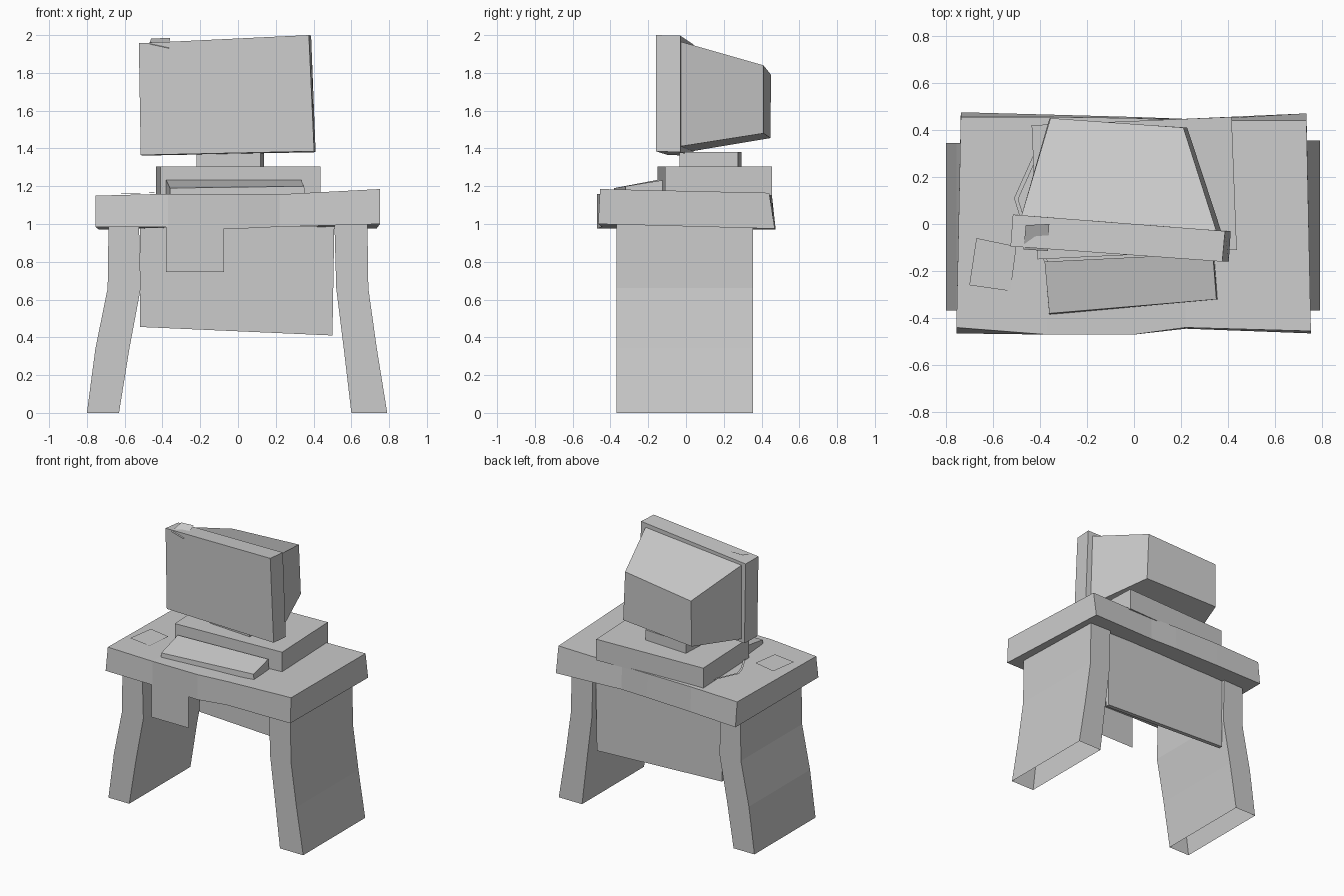
import bpy, bmesh
from mathutils import Vector

if "Cube" in bpy.data.objects:
    bpy.data.objects.remove(bpy.data.objects["Cube"])

grey = bpy.data.materials.new("light grey")
grey.diffuse_color = (0.6, 0.6, 0.6, 1)
grey.use_nodes = True
grey.node_tree.nodes["Principled BSDF"].inputs["Base Color"].default_value = grey.diffuse_color


def loft(name, rings, caps=(True, True)):
    """Skin a row of equal-sized closed rings; optionally cap each end."""
    bm = bmesh.new()
    rows = [[bm.verts.new(p) for p in ring] for ring in rings]
    n = len(rows[0])
    for a, b in zip(rows, rows[1:]):
        for i in range(n):
            j = (i + 1) % n
            bm.faces.new((a[i], a[j], b[j], b[i]))
    if caps[0]:
        bm.faces.new(rows[0][::-1])
    if caps[1]:
        bm.faces.new(rows[-1])
    bmesh.ops.recalc_face_normals(bm, faces=bm.faces)
    return finish(name, bm)


def sheet(name, quads):
    """Paper-thin part made of flat quads."""
    bm = bmesh.new()
    for q in quads:
        bm.faces.new([bm.verts.new(p) for p in q])
    bmesh.ops.remove_doubles(bm, verts=bm.verts, dist=1e-5)
    return finish(name, bm)


def finish(name, bm):
    mesh = bpy.data.meshes.new(name)
    bm.to_mesh(mesh)
    bm.free()
    mesh.materials.append(grey)
    ob = bpy.data.objects.new(name, mesh)
    bpy.context.collection.objects.link(ob)
    return ob


def slab(name, outline, z0, z1):
    """Upright block from a plan outline."""
    return loft(name, [[(x, y, z) for x, y in outline] for z in (z0, z1)])


# Desk top: warped cross-sections along x
# (x, then y/z of front bottom, front top, back top, back bottom)
stations = [
    (-0.755, (-.465, .985), (-.44, 1.15), (.455, 1.15), (.475, .97)),
    (-0.37, (-.47, .985), (-.47, 1.16), (.455, 1.16), (.465, .98)),
    (0.0, (-.47, .975), (-.47, 1.16), (.45, 1.16), (.455, .985)),
    (0.22, (-.445, .985), (-.44, 1.157), (.44, 1.157), (.447, .985)),
    (0.752, (-.465, 1.0), (-.455, 1.185), (.44, 1.165), (.47, .975)),
]
loft("desk_top", [[(x * (0.975 if y > 0 else 1), y, z) for y, z in pts]
                  for x, *pts in stations])

# Legs: splayed slabs, open underneath (z, outer x, inner x)
left = [(0, -.80, -.63), (.34, -.755, -.575), (.66, -.69, -.515), (1.02, -.685, -.525)]
right = [(0, .79, .60), (.34, .735, .56), (.66, .69, .52), (1.02, .685, .51)]
for name, prof, back in (("left_leg", left, .345), ("right_leg", right, .355)):
    loft(name, [[(o, -.368, z), (i, -.368, z), (i, back, z), (o, back, z)]
                for z, o, i in prof], caps=(False, True))

# Back panel between the legs
loft("back_panel", [[(-.52, y, .455), (.50, y, .41), (.51, y, 1.0), (-.52, y, 1.0)]
                    for y in (.295, .325)])

# Papers: one hanging off the front edge, one lying on the desk
sheet("hanging_paper", [[(-.38, -.468, .745), (-.075, -.468, .745),
                         (-.075, -.468, 1.08), (-.38, -.468, 1.08)]])
sheet("desk_paper", [[(-.70, -.26, 1.162), (-.525, -.285, 1.162),
                      (-.50, -.095, 1.164), (-.67, -.06, 1.162)]])

# Computer case
slab("computer_case", [(-.41, -.15), (.437, -.11), (.415, .455), (-.435, .42)], 1.15, 1.305)

# Keyboard: sloping wedge
loft("keyboard", [
    [(-.36, -.385, 1.155), (.355, -.32, 1.155), (.34, -.125, 1.155), (-.38, -.16, 1.155)],
    [(-.36, -.38, 1.19), (.35, -.32, 1.20), (.335, -.125, 1.232), (-.38, -.16, 1.232)],
])

# Keyboard cord: flat ribbon from case to keyboard
path = [Vector(p) for p in ((-.42, .31, 1.166), (-.51, .11, 1.165),
                            (-.485, .03, 1.165), (-.37, -.18, 1.167))]
off = Vector((.018, -.004, 0))
sheet("keyboard_cord", [[a, b, b + off, a + off] for a, b in zip(path, path[1:])])

# Monitor stand
slab("monitor_stand", [(-.22, -.01), (.12, -.035), (.137, .275), (-.205, .295)], 1.30, 1.38)

# Monitor front housing
loft("monitor_front", [
    [(-.515, -.095, 1.365), (.403, -.16, 1.385), (.411, -.03, 1.38), (-.505, .04, 1.362)],
    [(-.525, -.095, 1.957), (.375, -.16, 2.0), (.387, -.03, 1.997), (-.515, .04, 1.95)],
])

# Monitor tube housing, tapering to the back
loft("monitor_back", [
    [(-.48, .03, 1.385), (.372, -.035, 1.41), (.352, -.035, 1.967), (-.48, .03, 1.932)],
    [(-.36, .447, 1.455), (.226, .41, 1.48), (.21, .41, 1.84), (-.355, .45, 1.79)],
])

# Small note poking out of the monitor's upper left corner
sheet("monitor_note", [[(-.46, -.005, 1.982), (-.36, 0, 1.985),
                        (-.365, -.115, 1.93), (-.47, -.108, 1.953)]])
